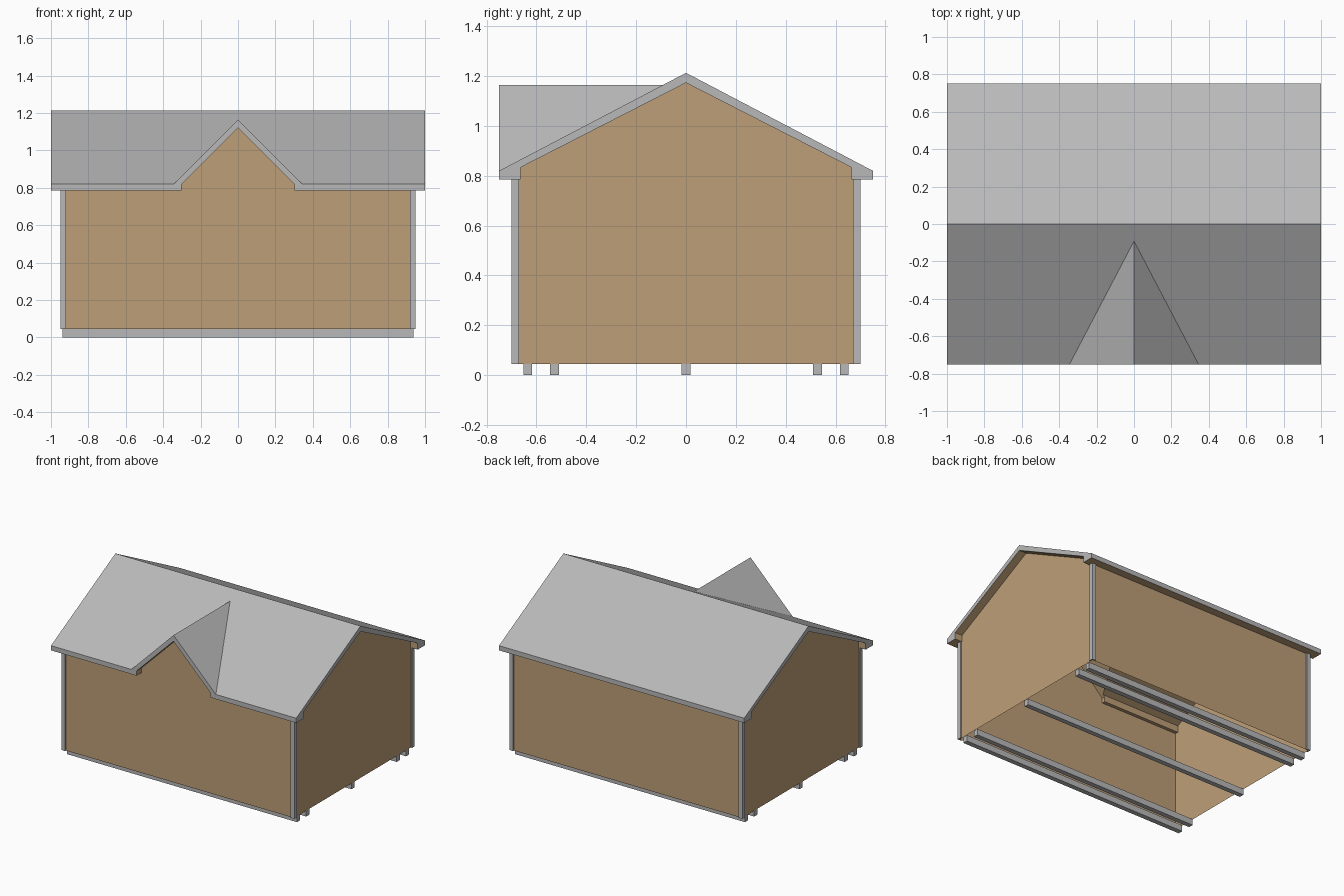
import bpy, bmesh
from mathutils import Vector

if "Cube" in bpy.data.objects:
    bpy.data.objects.remove(bpy.data.objects["Cube"])


def material(name, rgb):
    m = bpy.data.materials.new(name)
    m.diffuse_color = (*rgb, 1)
    m.use_nodes = True
    m.node_tree.nodes["Principled BSDF"].inputs["Base Color"].default_value = m.diffuse_color
    return m


GREY = material("grey roofing and trim", (0.485, 0.485, 0.49))
BROWN = material("brown siding", (0.515, 0.347, 0.188))


def place(axis, u, v, t):
    """Profile point (u, v) at distance t along the extrusion axis."""
    return {'X': (t, u, v), 'Y': (u, t, v), 'Z': (u, v, t)}[axis]


def prism(name, pts, axis, a, b, mat):
    """Extrude a profile from a to b; a == b gives a single flat sheet."""
    bm = bmesh.new()
    face = bm.faces.new([bm.verts.new(place(axis, u, v, a)) for u, v in pts])
    if a != b:
        ext = bmesh.ops.extrude_face_region(bm, geom=[face])
        moved = [g for g in ext['geom'] if isinstance(g, bmesh.types.BMVert)]
        bmesh.ops.translate(bm, verts=moved, vec=Vector(place(axis, 0, 0, b - a)))
        bmesh.ops.recalc_face_normals(bm, faces=bm.faces)
    me = bpy.data.meshes.new(name)
    bm.to_mesh(me)
    bm.free()
    me.materials.append(mat)
    ob = bpy.data.objects.new(name, me)
    bpy.context.collection.objects.link(ob)
    return ob


def boolean(target, other, operation):
    """Apply a boolean and discard the helper object."""
    mod = target.modifiers.new("cut", 'BOOLEAN')
    mod.operation, mod.object, mod.solver = operation, other, 'EXACT'
    bpy.context.view_layer.update()
    dg = bpy.context.evaluated_depsgraph_get()
    me = bpy.data.meshes.new_from_object(target.evaluated_get(dg))
    target.modifiers.clear()
    target.data = me
    bpy.data.objects.remove(other)


def gable(half, base, eave, peak):
    return [(-half, base), (half, base), (half, eave), (0, peak), (-half, eave)]


# Roof shell: main gable joined with the front dormer, then hollowed out
roof = prism("roof", gable(0.75, 0.785, 0.82, 1.213), 'X', -1, 1, GREY)
boolean(roof, prism("dormer_outer", gable(0.345, 0.79, 0.82, 1.165), 'Y', -0.751, 0, GREY), 'UNION')
boolean(roof, prism("main_hollow", gable(0.665, 0.7, 0.833, 1.173), 'X', -1.1, 1.1, GREY), 'DIFFERENCE')
boolean(roof, prism("dormer_hollow", gable(0.302, 0.69, 0.82, 1.12), 'Y', -0.85, 0, GREY), 'DIFFERENCE')

# Grey on top and on the outer fascia, brown on soffits and inner returns
roof.data.materials.clear()
roof.data.materials.append(GREY)
roof.data.materials.append(BROWN)
for p in roof.data.polygons:
    n, c = p.normal, p.center
    fascia = (abs(n.x) > 0.9 and abs(c.x) > 0.99) or (abs(n.y) > 0.9 and abs(c.y) > 0.74)
    p.material_index = 0 if n.z > 0.1 or fascia else 1

# Walls, open underneath
WX, WY, Z0 = 0.94, 0.69, 0.045
side = [(-WY, Z0), (WY, Z0), (WY, 0.80), (0.675, 0.845), (0, 1.19), (-0.675, 0.845), (-WY, 0.80)]
prism("right_wall", side, 'X', WX, WX, BROWN)
prism("left_wall", side[::-1], 'X', -WX, -WX, BROWN)
prism("front_wall", [(-WX, Z0), (WX, Z0), (WX, 0.80), (0.33, 0.80), (0, 1.14),
                     (-0.33, 0.80), (-WX, 0.80)], 'Y', -WY, -WY, BROWN)
prism("back_wall", [(WX, Z0), (-WX, Z0), (-WX, 0.80), (WX, 0.80)], 'Y', WY, WY, BROWN)

# L-shaped corner trim
corner = [(0.95, 0.70), (0.92, 0.70), (0.92, WY), (WX, WY), (WX, 0.67), (0.95, 0.67)]
for sx, lr in ((-1, "left"), (1, "right")):
    for sy, fb in ((-1, "front"), (1, "back")):
        prism(f"corner_trim_{fb}_{lr}", [(sx * x, sy * y) for x, y in corner],
              'Z', Z0, 0.79, GREY)

# Floor skids
for i, y in enumerate((-0.635, -0.527, 0, 0.527, 0.635)):
    w = 0.018
    prism(f"skid_{i + 1}", [(y - w, 0), (y + w, 0), (y + w, Z0), (y - w, Z0)],
          'X', -0.938, 0.938, GREY)
